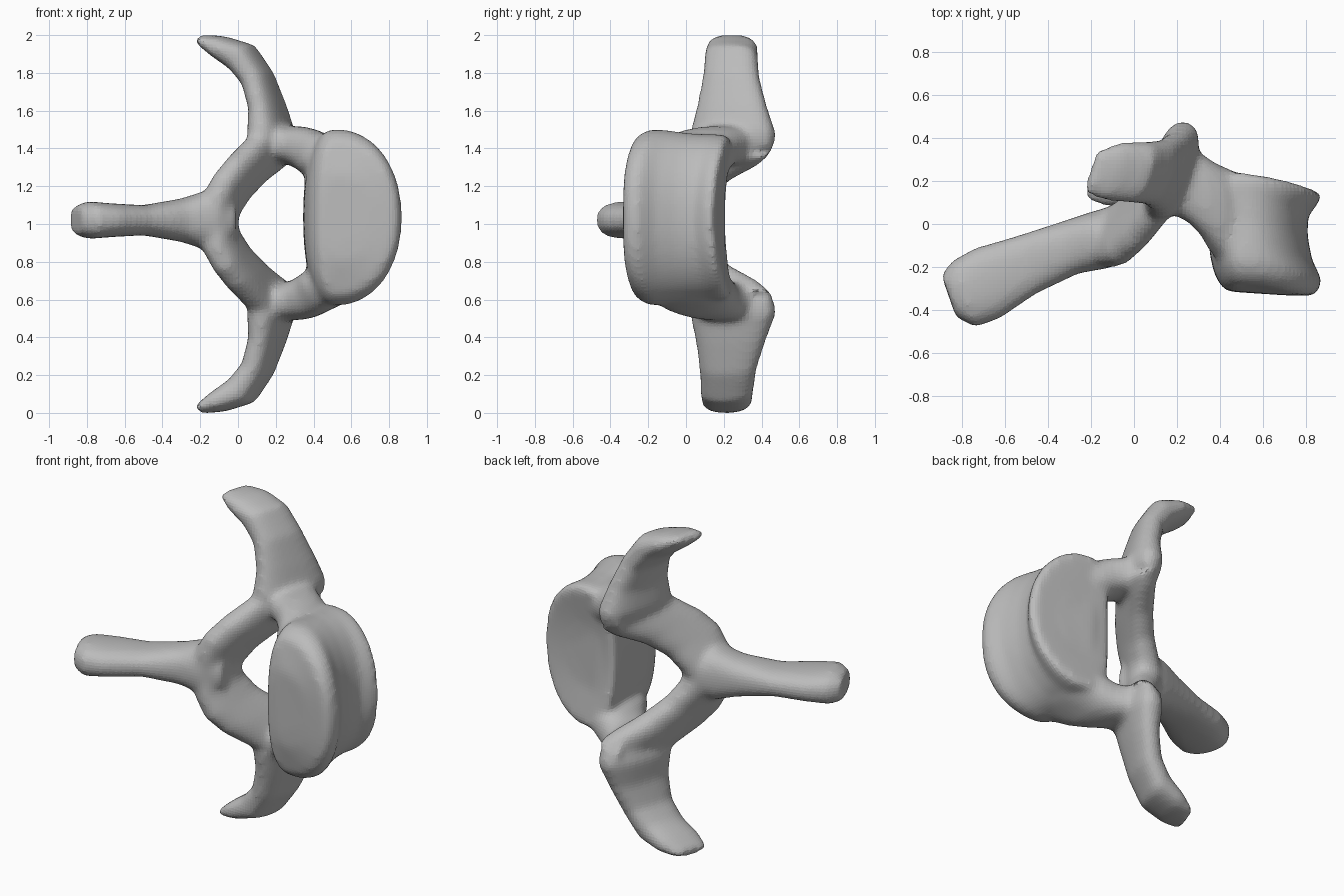
import bpy, bmesh, math
from mathutils import Vector

cube = bpy.data.objects.get("Cube")
if cube:
    bpy.data.objects.remove(cube, do_unlink=True)

bone = bpy.data.materials.new("bone grey")
bone.use_nodes = True
colour = (0.5, 0.5, 0.5, 1)
bone.diffuse_color = colour
bone.node_tree.nodes["Principled BSDF"].inputs["Base Color"].default_value = colour

MID = 1.02


def power(value, exponent):
    return math.copysign(abs(value) ** exponent, value)


def bridge_rings(bm, rings):
    """Skin a list of point rings and cap both ends."""
    loops = [[bm.verts.new(p) for p in ring] for ring in rings]
    for a, b in zip(loops, loops[1:]):
        for i in range(len(a)):
            j = (i + 1) % len(a)
            bm.faces.new((a[i], a[j], b[j], b[i]))
    bm.faces.new(loops[0][::-1])
    bm.faces.new(loops[-1])


def add_limb(bm, sections, across, sides=24):
    """Loft flat rounded sections (x, y, z, half width, half thickness),
    their width running along the across direction."""
    across = Vector(across)
    centres = [Vector(s[:3]) for s in sections]
    rings = []
    for k, (c, s) in enumerate(zip(centres, sections)):
        tangent = centres[min(k + 1, len(centres) - 1)] - centres[max(k - 1, 0)]
        normal = tangent.cross(across).normalized()
        ring = []
        for i in range(sides):
            t = math.tau * i / sides
            ring.append(c + across * s[3] * power(math.cos(t), 0.8)
                        + normal * s[4] * power(math.sin(t), 0.8))
        rings.append(ring)
    bridge_rings(bm, rings)


def add_pair(bm, sections, across):
    """Add the upper limb and its lower mirror, whose tip sits slightly forward."""
    add_limb(bm, sections, across)
    mirrored = [(x, y - 0.06 * max(0, z - 1.5), 2.03 - 1.015 * z, w, t)
                for x, y, z, w, t in sections]
    add_limb(bm, mirrored, (across[0], across[1], -across[2]))


def add_drum(bm, sections, sides=48):
    """Waisted drum: sections are (y, right, left, height scale)."""
    rings = []
    for y, right, left, height in sections:
        ring = []
        for i in range(sides):
            t = math.tau * i / sides
            c = math.cos(t)
            x = 0.53 + (0.34 * right * c if c > 0 else 0.185 * left * power(c, 0.62))
            rise = height * power(math.sin(t), 0.92)
            # The front end is domed, the back end is dished
            if y < 0:
                shift = 0.07 * rise ** 4 + 0.06 * (0.6 - x)
            else:
                shift = 0.06 * rise ** 2 + 0.11 * (0.6 - x)
            ring.append((x, y + shift, 1.035 + 0.468 * rise))
        rings.append(ring)
    bridge_rings(bm, rings)


# Side process, arch plate and root, each repeated below
wing = [(-0.2, 0.245, 1.98, 0.1, 0.025), (-0.1, 0.245, 1.94, 0.135, 0.06),
        (0.02, 0.24, 1.885, 0.14, 0.085), (0.105, 0.24, 1.77, 0.15, 0.075),
        (0.155, 0.245, 1.62, 0.185, 0.078), (0.175, 0.25, 1.48, 0.225, 0.1),
        (0.19, 0.26, 1.4, 0.2, 0.08)]
plate = [(0.2, 0.25, 1.43, 0.2, 0.09), (0.14, 0.18, 1.37, 0.2, 0.085),
         (0.05, 0.06, 1.29, 0.18, 0.085), (-0.03, -0.02, 1.2, 0.165, 0.085),
         (-0.09, -0.05, 1.1, 0.145, 0.09), (-0.11, -0.06, MID, 0.13, 0.1)]
root = [(0.16, 0.25, 1.43, 0.2, 0.1), (0.25, 0.2, 1.42, 0.19, 0.1),
        (0.32, 0.13, 1.41, 0.19, 0.11), (0.37, 0.075, 1.39, 0.21, 0.12),
        (0.43, 0.03, 1.36, 0.23, 0.12), (0.54, 0.0, 1.31, 0.2, 0.12)]
spine = [(-0.04, -0.03, MID, 0.12, 0.1), (-0.16, -0.075, MID, 0.13, 0.16),
         (-0.3, -0.11, MID, 0.12, 0.115), (-0.5, -0.19, MID, 0.135, 0.08),
         (-0.68, -0.275, MID, 0.165, 0.09), (-0.79, -0.325, MID, 0.155, 0.1),
         (-0.86, -0.335, MID, 0.1, 0.075)]
drum = [(-0.325, 0.5, 0.3, 0.5), (-0.32, 0.88, 0.55, 0.88), (-0.29, 0.97, 0.72, 0.97),
        (-0.24, 1.0, 0.86, 1.0), (-0.15, 0.87, 0.97, 0.98), (-0.04, 0.81, 1, 0.95),
        (0.06, 0.82, 1, 0.94), (0.12, 0.95, 1, 0.94), (0.16, 1.0, 1, 0.93),
        (0.182, 0.94, 0.95, 0.87), (0.185, 0.5, 0.5, 0.45)]

bm = bmesh.new()
add_pair(bm, wing, (0.33, 1, 0))
add_pair(bm, plate, (0.35, 1, -0.3))
add_pair(bm, root, (0, 1, 0))
add_limb(bm, spine, (-0.35, 1, 0))
add_drum(bm, drum)
bmesh.ops.recalc_face_normals(bm, faces=bm.faces)

mesh = bpy.data.meshes.new("bone")
bm.to_mesh(mesh)
bm.free()
mesh.materials.append(bone)
obj = bpy.data.objects.new("bone_body_and_arch", mesh)
bpy.context.collection.objects.link(obj)

# Fuse the parts into one skin and soften the joins
remesh = obj.modifiers.new("fuse", "REMESH")
remesh.mode = "VOXEL"
remesh.voxel_size = 0.018
relax = obj.modifiers.new("relax", "SMOOTH")
relax.factor = 0.5
relax.iterations = 14

bpy.ops.object.select_all(action="DESELECT")
obj.select_set(True)
bpy.context.view_layer.objects.active = obj
bpy.ops.object.shade_smooth_by_angle(angle=math.radians(50))
